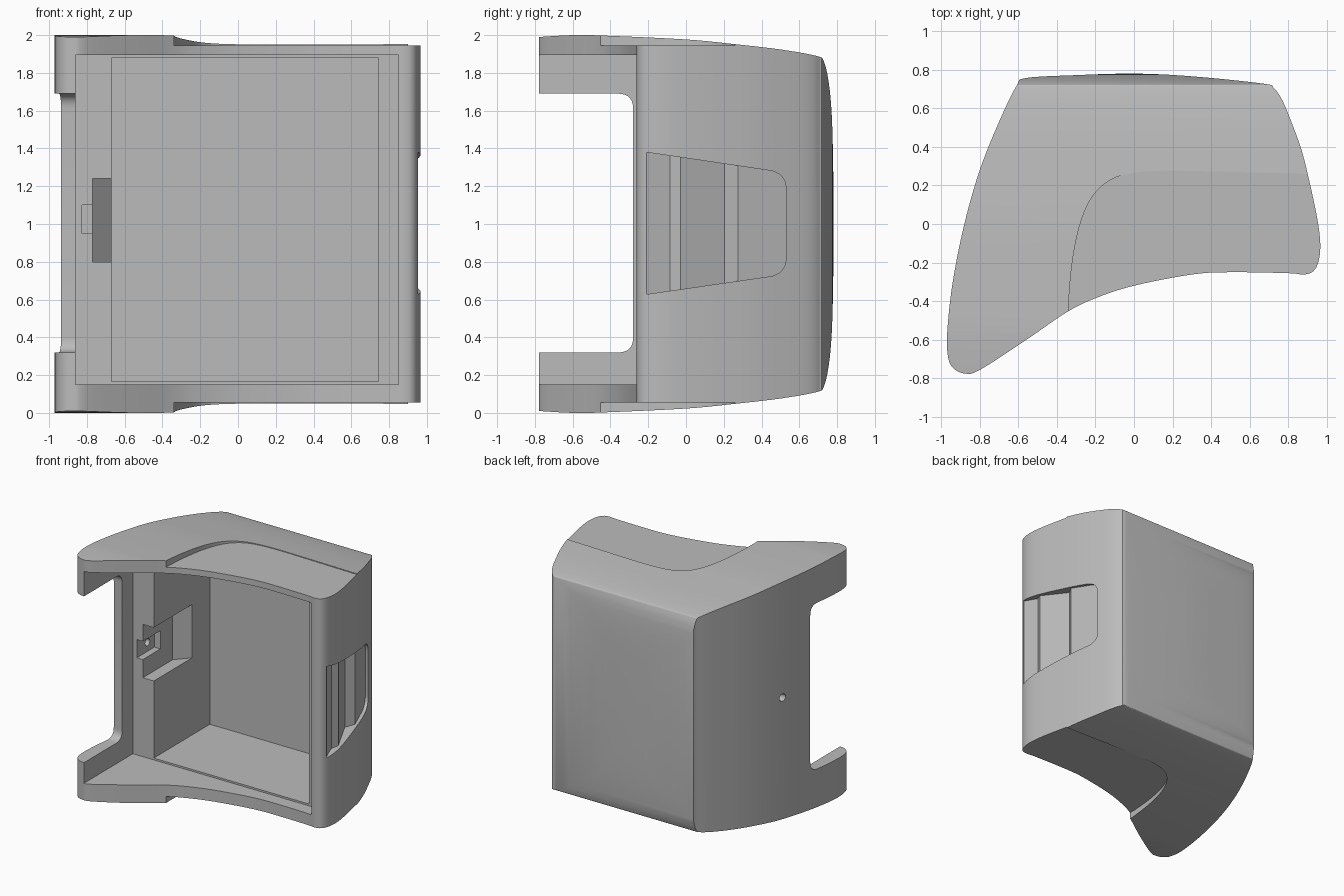
import bpy, bmesh, math
from mathutils import Vector

if "Cube" in bpy.data.objects:
    bpy.data.objects.remove(bpy.data.objects["Cube"])

grey = bpy.data.materials.new("plain grey")
grey.use_nodes = True
grey.diffuse_color = (0.5, 0.5, 0.5, 1)
grey.node_tree.nodes["Principled BSDF"].inputs["Base Color"].default_value = (0.5, 0.5, 0.5, 1)


def smooth_path(pts, closed=True, steps=5):
    """Catmull-Rom curve through 2D points."""
    n, out = len(pts), []
    pick = (lambda i: Vector(pts[i % n])) if closed else (lambda i: Vector(pts[max(0, min(n - 1, i))]))
    for i in range(n if closed else n - 1):
        a, b, c, d = (pick(i + k) for k in (-1, 0, 1, 2))
        for s in range(steps):
            t = s / steps
            out.append(tuple(0.5 * (2 * b + (c - a) * t + (2 * a - 5 * b + 4 * c - d) * t * t
                                    + (3 * b - a - 3 * c + d) * t ** 3)))
    return out if closed else out + [tuple(pts[-1])]


def rounded(pts, radii, steps=8):
    """Polygon with each corner rounded by its own radius."""
    out = []
    for i, r in enumerate(radii):
        p = Vector(pts[i])
        if not r:
            out.append(tuple(p))
            continue
        a = p + (Vector(pts[i - 1]) - p).normalized() * r
        b = p + (Vector(pts[(i + 1) % len(pts)]) - p).normalized() * r
        for s in range(steps + 1):
            t = s / steps
            out.append(tuple(a * (1 - t) ** 2 + p * 2 * t * (1 - t) + b * t * t))
    return out


def prism(name, pts, axis, lo, hi):
    """Extrude an outline along z (xy outline) or x (yz outline)."""
    place = (lambda p, h: (p[0], p[1], h)) if axis == "z" else (lambda p, h: (h, p[0], p[1]))
    bm = bmesh.new()
    face = bm.faces.new([bm.verts.new(place(p, lo)) for p in pts])
    top = bmesh.ops.extrude_face_region(bm, geom=[face])["geom"]
    shift = (0, 0, hi - lo) if axis == "z" else (hi - lo, 0, 0)
    bmesh.ops.translate(bm, vec=shift, verts=[v for v in top if isinstance(v, bmesh.types.BMVert)])
    bmesh.ops.recalc_face_normals(bm, faces=bm.faces)
    mesh = bpy.data.meshes.new(name)
    bm.to_mesh(mesh)
    bm.free()
    mesh.materials.append(grey)
    obj = bpy.data.objects.new(name, mesh)
    bpy.context.collection.objects.link(obj)
    return obj


def box(name, x0, x1, y0, y1, z0, z1):
    return prism(name, [(x0, y0), (x1, y0), (x1, y1), (x0, y1)], "z", z0, z1)


def boolean(target, cutter, operation="DIFFERENCE"):
    cutter.hide_render = True
    mod = target.modifiers.new(cutter.name, "BOOLEAN")
    mod.operation, mod.object, mod.solver = operation, cutter, "EXACT"
    bpy.context.view_layer.objects.active = target
    bpy.ops.object.modifier_apply(modifier=mod.name)
    bpy.data.objects.remove(cutter)


# Housing: plan outline trimmed by the domed side outline
plan = smooth_path([
    (-.56, .757), (-.3, .772), (0, .78), (.3, .766), (.67, .728), (.725, .705), (.77, .64),
    (.82, .52), (.87, .38), (.91, .22), (.95, .03), (.966, -.1), (.958, -.19), (.93, -.245),
    (.88, -.262), (.8, -.255), (.5, -.25), (.3, -.262), (0, -.32), (-.2, -.385), (-.35, -.458),
    (-.55, -.595), (-.8, -.757), (-.88, -.775), (-.94, -.745), (-.966, -.68), (-.968, -.55),
    (-.94, -.3), (-.88, 0), (-.8, .28), (-.7, .53), (-.61, .715)])
housing = prism("housing", plan, "z", -.1, 2.1)
dome = smooth_path([(-.85, 1.985), (-.6, 2), (-.4, 1.996), (0, 1.977), (.25, 1.953), (.5, 1.924),
                    (.69, 1.89), (.73, 1.86), (.757, 1.74), (.773, 1.55), (.78, 1.25), (.782, 1)], False)
side = dome + [(y, 2 - z) for y, z in dome[-2::-1]]
boolean(housing, prism("side_trim", side, "x", -1.2, 1.2), "INTERSECT")

# Lowered pads on the top and bottom, bounded by a curved step
pad = smooth_path([(-.342, -.6), (-.338, -.4), (-.32, -.2), (-.285, -.02), (-.23, .12), (-.15, .21),
                   (-.04, .258), (.15, .276), (.5, .27), (1.1, .254)], False) + [(1.1, -.6)]
for name, z0, z1 in (("top_pad", 1.945, 2.2), ("bottom_pad", -.2, .055)):
    boolean(housing, prism(name, pad, "z", z0, z1))

# Shallow front opening and the deep cavity behind it
boolean(housing, box("front_opening", -.86, .85, -1, -.14, .15, 1.895))
boolean(housing, box("deep_cavity", -.67, .745, -.5, .59, .165, 1.88))

# Side wall cut away between the two arms
gap = rounded([(-1, .32), (-.28, .32), (-.28, 1.69), (-1, 1.69)], [0, .08, .08, 0])
boolean(housing, prism("arm_gap", gap, "x", -1.2, -.7))

# Latch notch with a slanted end, small pocket and pin hole
notch = [(-.77, -.3), (-.6, -.3), (-.6, .43), (-.67, .36), (-.77, .25)]
boolean(housing, prism("latch_notch", notch, "z", .8, 1.24))
boolean(housing, box("latch_pocket", -.825, -.72, -.3, .09, .95, 1.1))
ring = [(.0 + .03 * math.cos(i * math.pi / 12), 1.025 + .03 * math.sin(i * math.pi / 12)) for i in range(24)]
boolean(housing, prism("pin_hole", ring, "x", -1.2, -.78))

# Ribbed finger recess on the side
ribs = [(1.2, -.21), (.948, -.21), (.91, -.085), (.935, -.03), (.83, .205), (.875, .275),
        (.78, .56), (1.2, .56)]
recess = prism("finger_recess", ribs, "z", .4, 1.6)
window = rounded([(-.21, .628), (.53, .735), (.53, 1.27), (-.21, 1.38)], [0, .09, .09, 0])
boolean(recess, prism("recess_window", window, "x", .5, 1.4), "INTERSECT")
boolean(housing, recess)

# Smooth curved walls, keep cut edges sharp
bpy.ops.object.select_all(action="DESELECT")
housing.select_set(True)
bpy.context.view_layer.objects.active = housing
bpy.ops.object.shade_smooth_by_angle(angle=math.radians(25))
